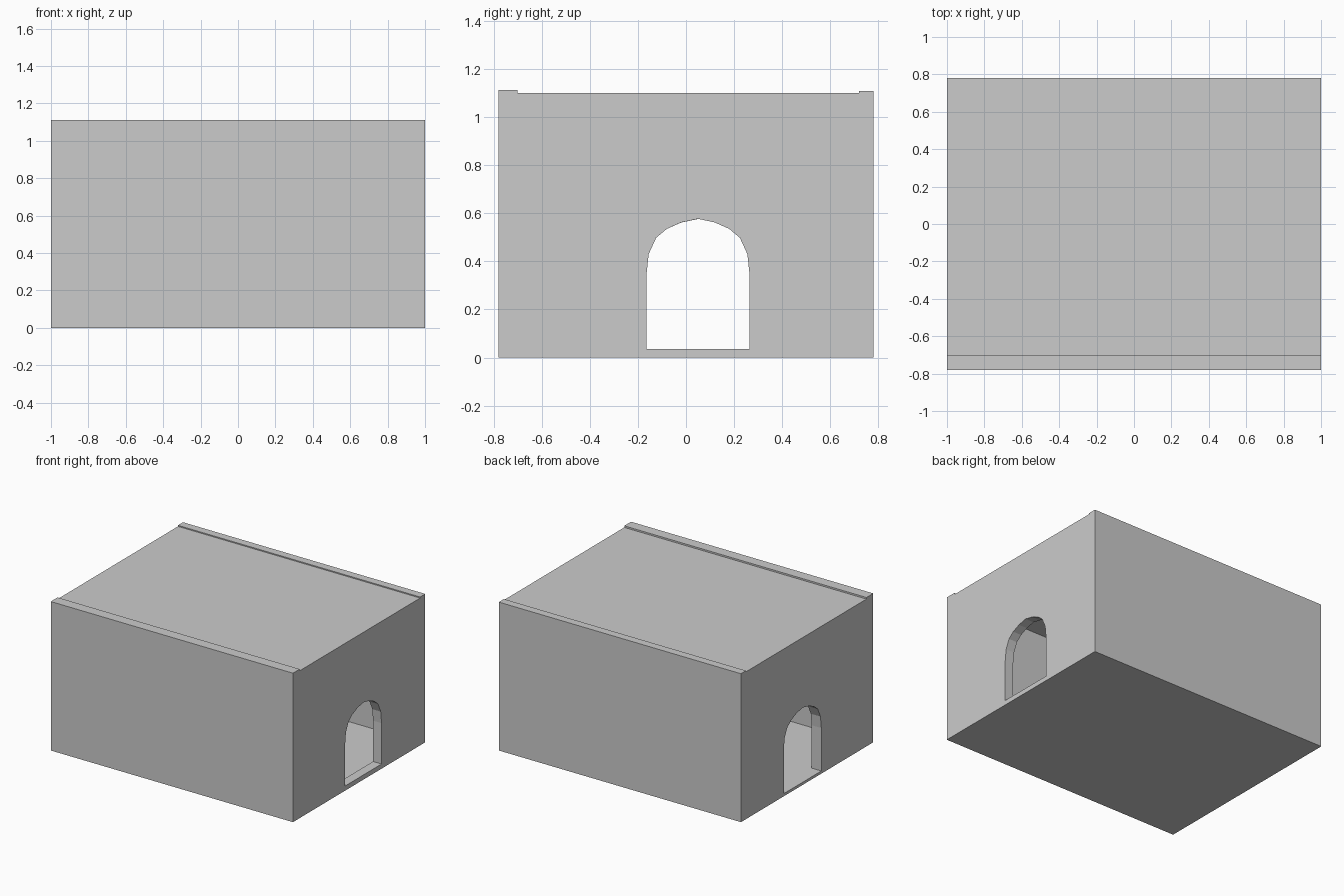
import bpy, bmesh

if "Cube" in bpy.data.objects:
    bpy.data.objects.remove(bpy.data.objects["Cube"])


def extrude_profile(name, points, x0, x1):
    """Solid made by sweeping a (y, z) outline along x."""
    bm = bmesh.new()
    face = bm.faces.new([bm.verts.new((x0, y, z)) for y, z in points])
    ext = bmesh.ops.extrude_face_region(bm, geom=[face])
    moved = [g for g in ext["geom"] if isinstance(g, bmesh.types.BMVert)]
    bmesh.ops.translate(bm, verts=moved, vec=(x1 - x0, 0, 0))
    bmesh.ops.recalc_face_normals(bm, faces=bm.faces[:])
    mesh = bpy.data.meshes.new(name)
    bm.to_mesh(mesh)
    bm.free()
    obj = bpy.data.objects.new(name, mesh)
    bpy.context.collection.objects.link(obj)
    return obj


def cut(target, cutter):
    mod = target.modifiers.new(cutter.name, 'BOOLEAN')
    mod.operation = 'DIFFERENCE'
    mod.solver = 'EXACT'
    mod.object = cutter
    bpy.context.view_layer.objects.active = target
    bpy.ops.object.modifier_apply(modifier=mod.name)
    bpy.data.objects.remove(cutter, do_unlink=True)


def arch(left, right, sill):
    """Arched doorway outline, mirrored about its centre line."""
    mid, half = (left + right) / 2, (right - left) / 2
    side = [(1.0, sill), (1.0, 0.34), (0.955, 0.43), (0.81, 0.498),
            (0.605, 0.535), (0.325, 0.562)]
    return ([(mid + half * u, z) for u, z in side] + [(mid, 0.577)] +
            [(mid - half * u, z) for u, z in reversed(side)])


# Outer block with a low raised strip along both long roof edges
house = extrude_profile("house_shell", [
    (-0.78, 0), (0.78, 0), (0.78, 1.108), (0.72, 1.108), (0.72, 1.10),
    (-0.70, 1.10), (-0.70, 1.112), (-0.78, 1.112)], -1, 1)

# Hollow room
cut(house, extrude_profile("room", [
    (-0.70, 0.02), (0.72, 0.02), (0.72, 1.065), (-0.70, 1.065)], -0.92, 0.93))

# Arched doorways through both end walls
cut(house, extrude_profile("right_doorway", arch(-0.165, 0.265, 0.035), 0.8, 1.2))
cut(house, extrude_profile("left_doorway", arch(-0.168, 0.275, 0.02), -1.2, -0.8))
